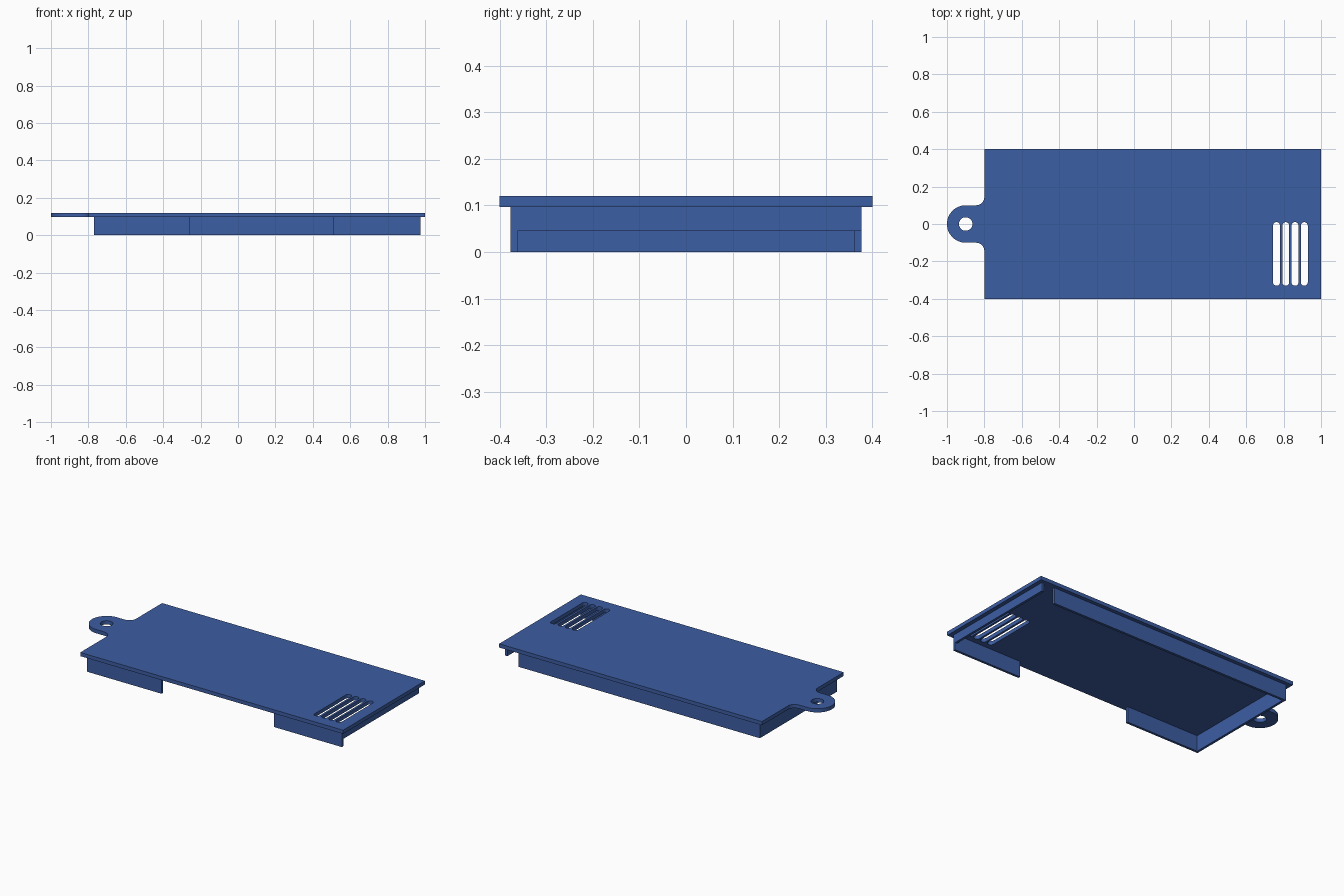
import bpy, bmesh, math

if "Cube" in bpy.data.objects:
    bpy.data.objects.remove(bpy.data.objects["Cube"])

blue = bpy.data.materials.new("blue plastic")
blue.diffuse_color = (0.046, 0.112, 0.37, 1)
blue.use_nodes = True
blue.node_tree.nodes["Principled BSDF"].inputs["Base Color"].default_value = blue.diffuse_color

PLATE_BOTTOM, PLATE_TOP = 0.097, 0.12


def arc(cx, cy, r, start, end, n):
    """Points on an arc, angles in degrees."""
    angles = [math.radians(start + (end - start) * i / n) for i in range(n + 1)]
    return [(cx + r * math.cos(a), cy + r * math.sin(a)) for a in angles]


def plate(name, loops, z0, z1):
    """Flat plate from an outline followed by hole outlines."""
    curve = bpy.data.curves.new(name, 'CURVE')
    curve.dimensions = '2D'
    curve.fill_mode = 'BOTH'
    curve.extrude = (z1 - z0) / 2
    for pts in loops:
        spline = curve.splines.new('POLY')
        spline.points.add(len(pts) - 1)
        for p, (x, y) in zip(spline.points, pts):
            p.co = (x, y, 0, 1)
        spline.use_cyclic_u = True
    obj = bpy.data.objects.new(name, curve)
    bpy.context.collection.objects.link(obj)
    bpy.ops.object.select_all(action='DESELECT')
    bpy.context.view_layer.objects.active = obj
    obj.select_set(True)
    bpy.ops.object.convert(target='MESH')
    obj = bpy.context.object
    bm = bmesh.new()
    bm.from_mesh(obj.data)
    bmesh.ops.remove_doubles(bm, verts=bm.verts, dist=1e-5)
    bmesh.ops.translate(bm, verts=bm.verts, vec=(0, 0, (z0 + z1) / 2))
    bmesh.ops.recalc_face_normals(bm, faces=bm.faces)
    bm.to_mesh(obj.data)
    bm.free()
    obj.data.materials.clear()
    obj.data.materials.append(blue)
    bpy.ops.object.shade_smooth_by_angle(angle=math.radians(30))
    return obj


def slot(x, y0, y1, r):
    """Round-ended vent slot."""
    return arc(x, y1 - r, r, 0, 180, 12) + arc(x, y0 + r, r, 180, 360, 12)


# Cover plate with filleted pull tab, tab hole and vent slots
f = 0.045
outline = [(1, -0.4), (1, 0.4), (-0.8, 0.4)]
outline += arc(-0.8 - f, 0.1 + f, f, 0, -90, 8)
outline += arc(-0.9, 0, 0.1, 90, 270, 32)
outline += arc(-0.8 - f, -0.1 - f, f, 90, 0, 8)
outline += [(-0.8, -0.4)]
holes = [arc(-0.9, 0, 0.036, 0, 348.75, 31)]
holes += [slot(0.762 + 0.0495 * i, -0.33, 0.01, 0.0185) for i in range(4)]
plate("cover_plate", [outline] + holes, PLATE_BOTTOM, PLATE_TOP)

# Skirt: x0, x1, y0, y1, bottom z
X0, X1, Y, T = -0.77, 0.975, 0.377, 0.015
L, R = X0 + T, X1 - T
lip = 0.045
sections = {
    "left_and_front_skirt": ([(X0, Y), (X0, -Y), (-0.26, -Y), (-0.26, T - Y),
                              (L, T - Y), (L, Y - T), (0.885, Y - T), (0.885, Y)], 0),
    "front_right_skirt": ([(0.51, -Y), (X1, -Y), (X1, T - Y), (0.51, T - Y)], 0),
    "right_lip": ([(R, T - Y), (X1, T - Y), (X1, Y), (R, Y)], lip),
}
for name, (profile, bottom) in sections.items():
    plate(name, [profile], bottom, PLATE_BOTTOM)
